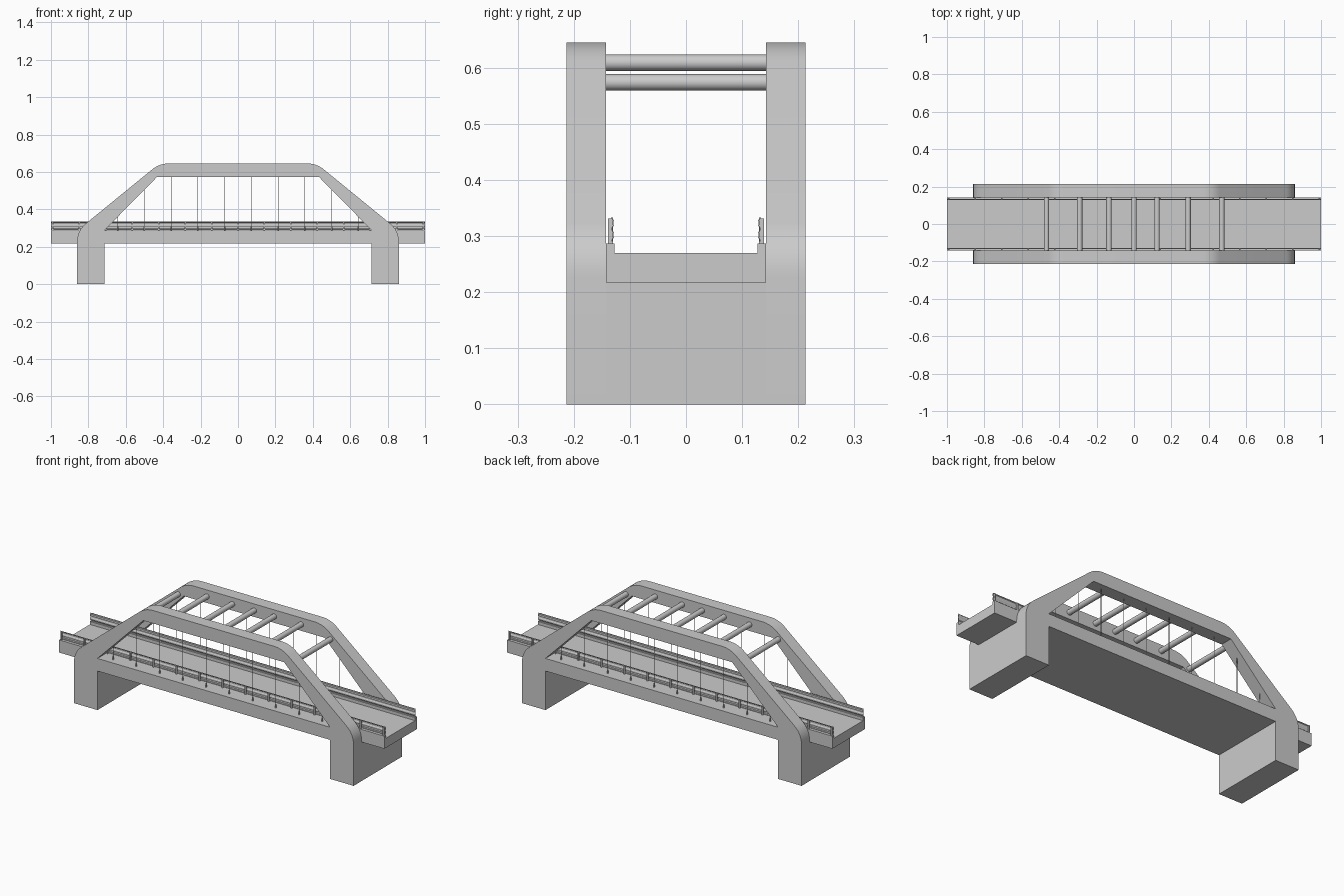
import bpy, bmesh, math
from mathutils import Vector, Matrix

if "Cube" in bpy.data.objects:
    bpy.data.objects.remove(bpy.data.objects["Cube"])

def finish(name, bm, smooth=True):
    bmesh.ops.remove_doubles(bm, verts=bm.verts, dist=1e-5)
    bmesh.ops.recalc_face_normals(bm, faces=bm.faces)
    me = bpy.data.meshes.new(name)
    bm.to_mesh(me)
    bm.free()
    ob = bpy.data.objects.new(name, me)
    bpy.context.collection.objects.link(ob)
    if smooth:
        bpy.ops.object.select_all(action='DESELECT')
        ob.select_set(True)
        bpy.context.view_layer.objects.active = ob
        bpy.ops.object.shade_smooth_by_angle(angle=math.radians(30))
    return ob

def add_box(bm, x0, x1, y0, y1, z0, z1):
    m = Matrix.Translation(((x0 + x1) / 2, (y0 + y1) / 2, (z0 + z1) / 2))
    bmesh.ops.create_cube(bm, size=1, matrix=m @ Matrix.Diagonal((x1 - x0, y1 - y0, z1 - z0, 1)))

def add_rod(bm, centre, r, length, axis='Z', seg=12):
    m = Matrix.Translation(centre)
    if axis == 'Y':
        m = m @ Matrix.Rotation(math.pi / 2, 4, 'X')
    bmesh.ops.create_cone(bm, cap_ends=True, segments=seg, radius1=r, radius2=r,
                          depth=length, matrix=m)

def add_prism(bm, pts, x0, x1):
    # y/z profile swept along x
    f = bm.faces.new([bm.verts.new((x0, y, z)) for y, z in pts])
    r = bmesh.ops.extrude_face_region(bm, geom=[f], use_keep_orig=True)
    bmesh.ops.translate(bm, vec=(x1 - x0, 0, 0),
                        verts=[v for v in r['geom'] if isinstance(v, bmesh.types.BMVert)])

def fillet(prev, corner, nxt, t, n=8):
    p, c, q = Vector(prev), Vector(corner), Vector(nxt)
    a, b = c + (p - c).normalized() * t, c + (q - c).normalized() * t
    return [tuple(a * (1 - u) ** 2 + c * 2 * u * (1 - u) + b * u * u)
            for u in (i / n for i in range(n + 1))]

# Side frames: leg, sloped arch and lower beam around a trapezoid opening
foot, knee, shoulder = (-.86, 0), (-.86, .286), (-.42, .645)
left = [(-.715, .217), (-.715, 0), foot]
left += fillet(foot, knee, shoulder, .06)
left += fillet(knee, shoulder, (0, .645), .05)
outer = left + [(-x, z) for x, z in reversed(left)]
opening = [(-.715, .287), (-.433, .573), (.433, .573), (.715, .287)]

def side_frame(name, y):
    cu = bpy.data.curves.new(name, 'CURVE')
    cu.dimensions, cu.fill_mode, cu.extrude = '2D', 'BOTH', .035
    for pts in (outer, opening):
        s = cu.splines.new('POLY')
        s.points.add(len(pts) - 1)
        for p, (x, z) in zip(s.points, pts):
            p.co = (x, z, 0, 1)
        s.use_cyclic_u = True
    tmp = bpy.data.objects.new(name + "_curve", cu)
    bpy.context.collection.objects.link(tmp)
    bpy.context.view_layer.update()
    bm = bmesh.new()
    bm.from_mesh(tmp.to_mesh())
    tmp.to_mesh_clear()
    bpy.data.objects.remove(tmp)
    bm.transform(Matrix.Translation((0, y, 0)) @ Matrix.Rotation(math.pi / 2, 4, 'X'))
    finish(name, bm)

side_frame("front_arch_frame", -.178)
side_frame("back_arch_frame", .178)

# Pier walls between the side frames
for name, x in (("left_pier", -.7875), ("right_pier", .7875)):
    bm = bmesh.new()
    add_box(bm, x - .0725, x + .0725, -.143, .143, 0, .217)
    finish(name, bm, False)

# Road deck with raised kerbs
bm = bmesh.new()
add_prism(bm, [(-.143, .217), (.143, .217), (.143, .287), (.127, .287),
               (.127, .27), (-.127, .27), (-.127, .287), (-.143, .287)], -1, 1)
finish("road_deck", bm, False)

# Cross tubes between the arches
bm = bmesh.new()
for x in (-.468, -.291, -.134, 0, .123, .289, .469):
    add_rod(bm, (x, 0, .574 if abs(x) > .4 else .609), .0145, .288, 'Y', 24)
finish("cross_tubes", bm)

for side, s in (("front", -1), ("back", 1)):
    # Hanger cables with small anchors at the beam
    bm = bmesh.new()
    for k in range(-5, 5):
        x = .0715 * (2 * k + 1)
        top = .58 if abs(x) < .433 else .58 - (abs(x) - .433) * 1.015
        add_rod(bm, (x, s * .178, (.285 + top) / 2), .0016, top - .285, seg=8)
        add_rod(bm, (x, s * .178, .296), .004, .022)
    finish(side + "_hanger_cables", bm)

    # Corrugated guard rail
    wave = [(.131, .290), (.131, .294), (.128, .298), (.128, .305), (.131, .310),
            (.131, .315), (.128, .320), (.128, .328), (.131, .331), (.131, .334)]
    bm = bmesh.new()
    add_prism(bm, [(s * y, z) for y, z in wave] +
              [(s * (y + .0015), z) for y, z in reversed(wave)], -1, 1)
    finish(side + "_guard_rail", bm)

    # Guard rail posts
    bm = bmesh.new()
    for i in range(15):
        x = -.991 + i * 1.982 / 14
        y0, y1 = sorted((s * .1305, s * .139))
        add_box(bm, x - .004, x + .004, y0, y1, .286, .331)
    finish(side + "_rail_posts", bm, False)
